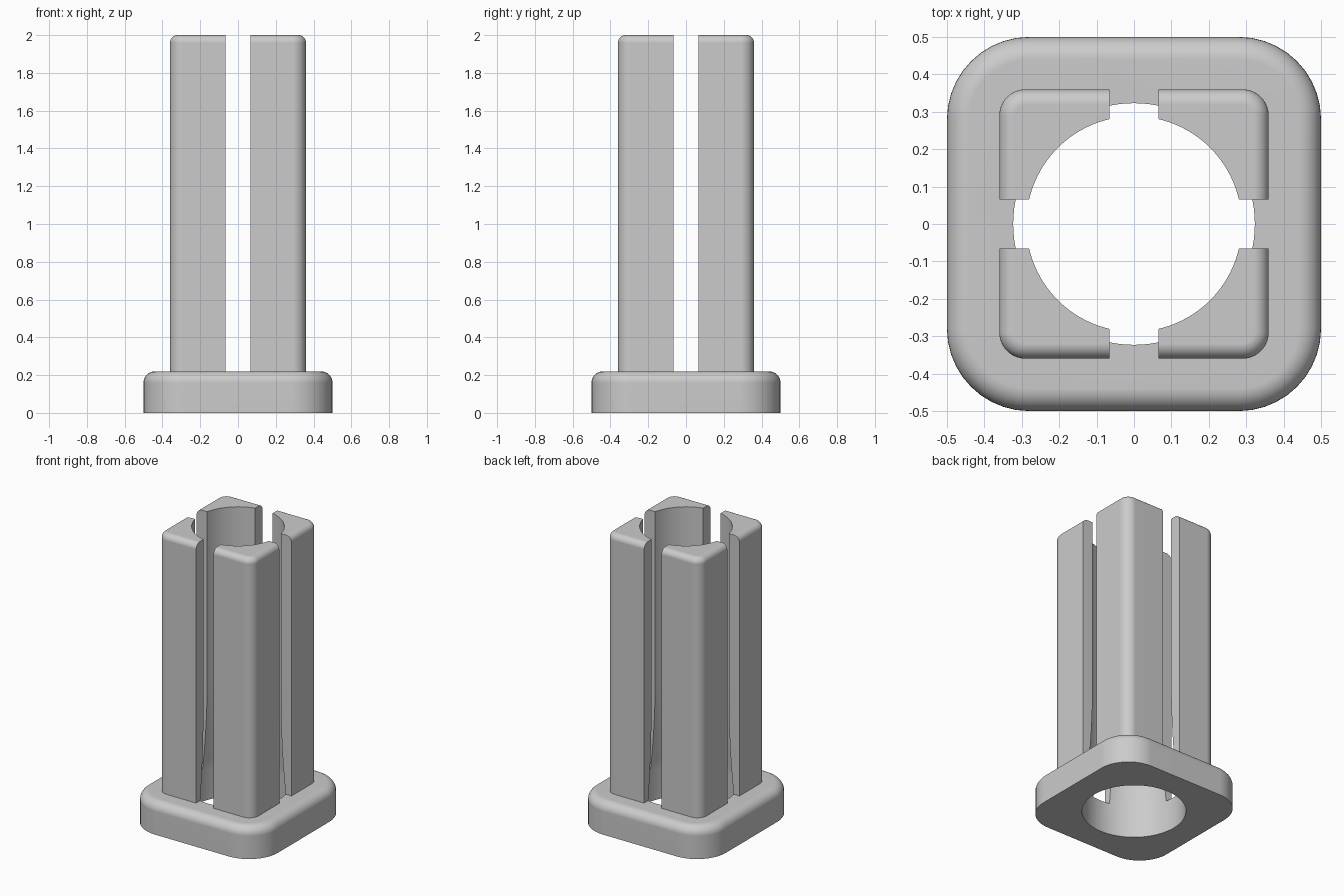
import bpy, bmesh, math

if "Cube" in bpy.data.objects:
    bpy.data.objects.remove(bpy.data.objects["Cube"], do_unlink=True)

BASE_HALF, BASE_CORNER, BASE_TOP, BASE_FILLET = 0.5, 0.22, 0.22, 0.06
POST_HALF, POST_CORNER, POST_TOP, POST_FILLET = 0.36, 0.07, 2.0, 0.04
SLOT_HALF = 0.066
BORE_WIDE, BORE_NARROW, FLARE_TOP = 0.323, 0.288, 0.85


def rounded_square(half, radius, z, steps=10):
    pts = []
    for q in range(4):
        for i in range(steps + 1):
            a = math.pi / 2 * (q + i / steps)
            cx = (half - radius) * (1 if q in (0, 3) else -1)
            cy = (half - radius) * (1 if q < 2 else -1)
            pts.append((cx + radius * math.cos(a), cy + radius * math.sin(a), z))
    return pts


def circle(radius, z, n=96):
    return [(radius * math.cos(2 * math.pi * i / n),
             radius * math.sin(2 * math.pi * i / n), z) for i in range(n)]


def fillet_rings(half, corner, top, fillet, steps=8):
    """Rings of a rounded top edge."""
    rings = []
    for i in range(steps + 1):
        a = math.pi / 2 * i / steps
        inset = fillet * (1 - math.cos(a))
        rings.append(rounded_square(half - inset, corner - inset,
                                    top - fillet + fillet * math.sin(a)))
    return rings


def loft(name, rings):
    """Closed solid through a stack of equal rings."""
    bm = bmesh.new()
    loops = [[bm.verts.new(p) for p in ring] for ring in rings]
    n = len(loops[0])
    for a, b in zip(loops, loops[1:]):
        for i in range(n):
            j = (i + 1) % n
            bm.faces.new((a[i], a[j], b[j], b[i]))
    bm.faces.new(loops[0][::-1])
    bm.faces.new(loops[-1])
    bmesh.ops.recalc_face_normals(bm, faces=bm.faces)
    mesh = bpy.data.meshes.new(name)
    bm.to_mesh(mesh)
    bm.free()
    ob = bpy.data.objects.new(name, mesh)
    bpy.context.collection.objects.link(ob)
    return ob


def box_ring(hx, hy, z):
    return [(-hx, -hy, z), (hx, -hy, z), (hx, hy, z), (-hx, hy, z)]


def cut(target, cutter):
    cutter.hide_render = True
    mod = target.modifiers.new("cut", "BOOLEAN")
    mod.operation, mod.solver, mod.object = "DIFFERENCE", "EXACT", cutter
    bpy.context.view_layer.objects.active = target
    bpy.ops.object.modifier_apply(modifier=mod.name)
    bpy.data.objects.remove(cutter, do_unlink=True)


# Base plate stepping in to a square column, both with rounded edges
rings = [rounded_square(BASE_HALF, BASE_CORNER, 0)]
rings += fillet_rings(BASE_HALF, BASE_CORNER, BASE_TOP, BASE_FILLET)
rings.append(rounded_square(POST_HALF, POST_CORNER, BASE_TOP))
rings += fillet_rings(POST_HALF, POST_CORNER, POST_TOP, POST_FILLET)
body = loft("slotted_post_on_base", rings)

# Crossed slots split the column into four posts
for hx, hy in ((SLOT_HALF, 0.45), (0.45, SLOT_HALF)):
    cut(body, loft("slot_cutter", [box_ring(hx, hy, BASE_TOP), box_ring(hx, hy, 2.1)]))

# Round bore, flaring gently towards the base
bore = [circle(BORE_WIDE, -0.1)]
for i in range(13):
    t = i / 12
    bore.append(circle(BORE_NARROW + (BORE_WIDE - BORE_NARROW) * (1 - t) ** 2,
                       BASE_TOP + (FLARE_TOP - BASE_TOP) * t))
bore.append(circle(BORE_NARROW, 2.1))
cut(body, loft("bore_cutter", bore))

# Material
grey = bpy.data.materials.new("light_grey")
grey.use_nodes = True
colour = (0.6, 0.6, 0.6, 1)
grey.diffuse_color = colour
grey.node_tree.nodes["Principled BSDF"].inputs["Base Color"].default_value = colour
body.data.materials.clear()
body.data.materials.append(grey)
for p in body.data.polygons:
    p.material_index = 0

# Smooth fillets, crisp cuts and flat faces
bpy.ops.object.select_all(action="DESELECT")
body.select_set(True)
bpy.context.view_layer.objects.active = body
bpy.ops.object.shade_smooth_by_angle(angle=math.radians(30))
weighted = body.modifiers.new("flat_faces", "WEIGHTED_NORMAL")
weighted.keep_sharp = True
